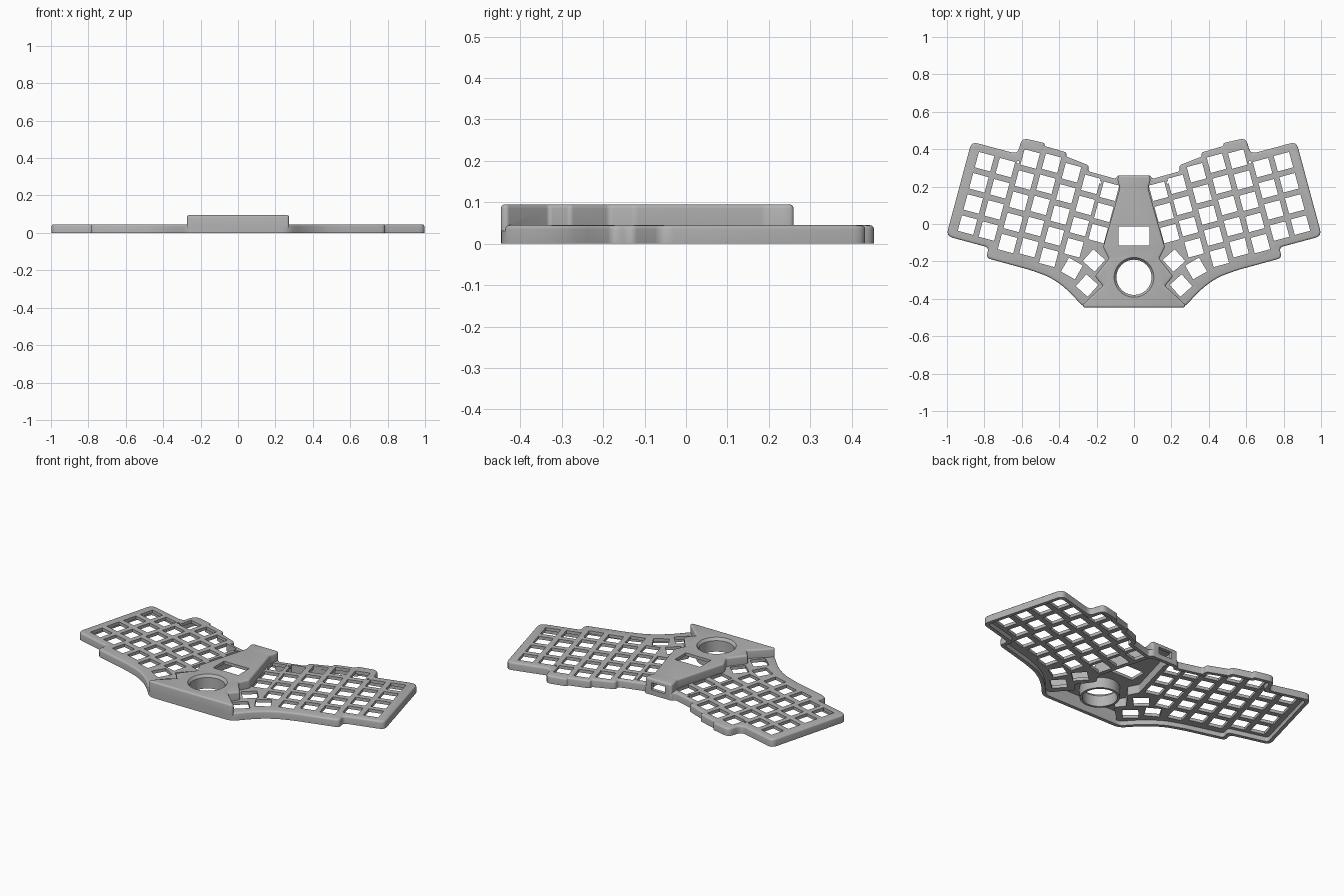
import bpy, bmesh, math
from mathutils import Vector, Matrix

cube = bpy.data.objects.get("Cube")
if cube:
    bpy.data.objects.remove(cube, do_unlink=True)

grey = bpy.data.materials.new("light_grey_plastic")
grey.use_nodes = True
grey.diffuse_color = (0.45, 0.45, 0.45, 1)
grey.node_tree.nodes["Principled BSDF"].inputs["Base Color"].default_value = (0.45, 0.45, 0.45, 1)

TILT = math.radians(15)
PITCH, ROW, HOLE = 0.116, 0.117, 0.0855
WALL = 0.021


def tilted(u, v):
    """Point in the tilted key-grid frame of the left half."""
    p = Matrix.Rotation(TILT, 2) @ Vector((u, v))
    return (p.x, p.y)


def mirrored(half):
    """Close a half outline, listed from back to front, with its mirror image."""
    return [Vector(p) for p in half] + [Vector((-x, y)) for x, y in reversed(half)]


def offset(pts, d):
    """Move every edge of a clockwise outline inwards by d."""
    out = []
    for i, p in enumerate(pts):
        a = (p - pts[i - 1]).normalized()
        b = (pts[(i + 1) % len(pts)] - p).normalized()
        na, nb = Vector((a.y, -a.x)), Vector((b.y, -b.x))
        out.append(p + (na + nb) * d / (1 + na.dot(nb)))
    return out


def rounded(pts, r, steps=5):
    """Round the corners of an outline."""
    out = []
    for i, p in enumerate(pts):
        a, b = pts[i - 1] - p, pts[(i + 1) % len(pts)] - p
        k = min(r, 0.42 * a.length, 0.42 * b.length)
        s, e = p + a.normalized() * k, p + b.normalized() * k
        for j in range(steps):
            t = j / (steps - 1)
            out.append(s * (1 - t) ** 2 + p * 2 * t * (1 - t) + e * t * t)
    return out


def finish(name, bm):
    bmesh.ops.recalc_face_normals(bm, faces=bm.faces)
    mesh = bpy.data.meshes.new(name)
    bm.to_mesh(mesh)
    bm.free()
    mesh.materials.append(grey)
    obj = bpy.data.objects.new(name, mesh)
    bpy.context.collection.objects.link(obj)
    return obj


def loft(name, pts, z0, z1, r=0.03, edge=0.0):
    """Solid prism of an outline, with an optional rounded top edge."""
    levels = [(z0, 0), (z1, 0)]
    if edge:
        levels = [(z0, 0)] + [(z1 - edge * (1 - math.sin(t)), edge * (1 - math.cos(t)))
                              for t in (0, math.pi / 6, math.pi / 3, math.pi / 2)]
    bm = bmesh.new()
    rings = [[bm.verts.new((p.x, p.y, z)) for p in rounded(offset(pts, d), r)] for z, d in levels]
    n = len(rings[0])
    for low, high in zip(rings, rings[1:]):
        for i in range(n):
            bm.faces.new((low[i], low[(i + 1) % n], high[(i + 1) % n], high[i]))
    bm.faces.new(rings[0])
    bm.faces.new(rings[-1])
    return finish(name, bm)


def boxes(name, items):
    """Several boxes in one mesh: centre, size, turn about z."""
    bm = bmesh.new()
    for centre, size, turn in items:
        bmesh.ops.create_cube(bm, size=1, matrix=Matrix.Translation(centre)
                              @ Matrix.Rotation(turn, 4, 'Z') @ Matrix.Diagonal((*size, 1)))
    return finish(name, bm)


def cone(name, centre, r1, r2, z0, z1, sides=64):
    bm = bmesh.new()
    bmesh.ops.create_cone(bm, cap_ends=True, segments=sides, radius1=r1, radius2=r2, depth=z1 - z0,
                          matrix=Matrix.Translation((*centre, (z0 + z1) / 2)))
    return finish(name, bm)


def combine(obj, tool, operation='DIFFERENCE'):
    """Apply a boolean and discard the tool."""
    mod = obj.modifiers.new("cut", 'BOOLEAN')
    mod.object, mod.operation, mod.solver = tool, operation, 'EXACT'
    graph = bpy.context.evaluated_depsgraph_get()
    mesh = bpy.data.meshes.new_from_object(obj.evaluated_get(graph))
    obj.modifiers.clear()
    obj.data = mesh
    bpy.data.objects.remove(tool, do_unlink=True)


# Tray: stepped outline of both wings with a hollow underside
wing = [(0.085, 0.26), (0.1, 0.242)]
wing += [tilted(u, v) for u, v in (
    (0.31, 0.209), (0.315, 0.24), (0.443, 0.255), (0.448, 0.276), (0.57, 0.279),
    (0.575, 0.294), (0.698, 0.29), (0.698, 0.2), (0.953, 0.2), (0.953, -0.322),
    (0.717, -0.322), (0.717, -0.38), (0.47, -0.381))]
wing += [(0.46, -0.28), (0.395, -0.32), (0.34, -0.368), (0.268, -0.447)]
outline = mirrored(wing)
body = loft("keyboard_case", outline, 0, 0.045, 0.035, 0.01)
combine(body, loft("tray_hollow", offset(outline, WALL), -0.02, 0.027, 0.02))

# Key openings: staggered columns, then the fanned thumb keys
keys = []
columns = [(0.115, 4), (0.113, 4), (0.192, 5), (0.2, 5), (0.178, 5), (0.145, 4), (0.135, 3)]
for c, (top, count) in enumerate(columns):
    u = 0.858 - PITCH * c + (0.01 if c == 6 else 0)
    keys += [(*tilted(u, top - ROW * r), TILT) for r in range(count)]
keys += [(x, y, math.radians(a)) for x, y, a in
         ((0.332, -0.238, 30), (0.251, -0.329, 42), (0.214, -0.195, 42))]
combine(body, boxes("key_openings", [((s * x, y, 0.03), (HOLE, HOLE, 0.1), s * a)
                                     for x, y, a in keys for s in (1, -1)]))

# Raised centre housing, notched around the thumb keys
housing = mirrored([(0.085, 0.26), (0.088, 0.235), (0.076, 0.19), (0.165, -0.125), (0.134, -0.185),
                    (0.209, -0.28), (0.166, -0.33), (0.275, -0.432), (0.268, -0.447)])
combine(body, loft("housing", housing, 0.03, 0.095, 0.01, 0.01), 'UNION')
hollow = mirrored([(0.058, 0.24), (0.058, 0.18), (0.142, -0.125), (0.11, -0.185),
                   (0.18, -0.28), (0.138, -0.33), (0.235, -0.426)])
combine(body, loft("housing_hollow", hollow, -0.02, 0.078, 0.01))

# Display window, rear cable port
combine(body, boxes("window", [((0, -0.064, 0.08), (0.165, 0.102, 0.1), 0)]))
combine(body, boxes("cable_port", [((0, 0.25, 0.051), (0.09, 0.06, 0.042), 0)]))

# Ball socket: collar hanging under the top, open through, with a chamfered rim
ball = (0, -0.285)
combine(body, cone("collar", ball, 0.108, 0.108, 0.015, 0.09), 'UNION')
combine(body, cone("ball_opening", ball, 0.094, 0.094, -0.05, 0.15))
combine(body, cone("ball_rim", ball, 0.094, 0.107, 0.08, 0.096))

# Small screw holes
for x, y in ((0.18, 0.222), (0.62, 0.33), (0.54, -0.16)):
    for side in (1, -1):
        combine(body, cone("screw_hole", (side * x, y), 0.007, 0.007, 0, 0.1, 12))

bpy.context.view_layer.objects.active = body
body.select_set(True)
bpy.ops.object.shade_smooth_by_angle(angle=math.radians(35))
